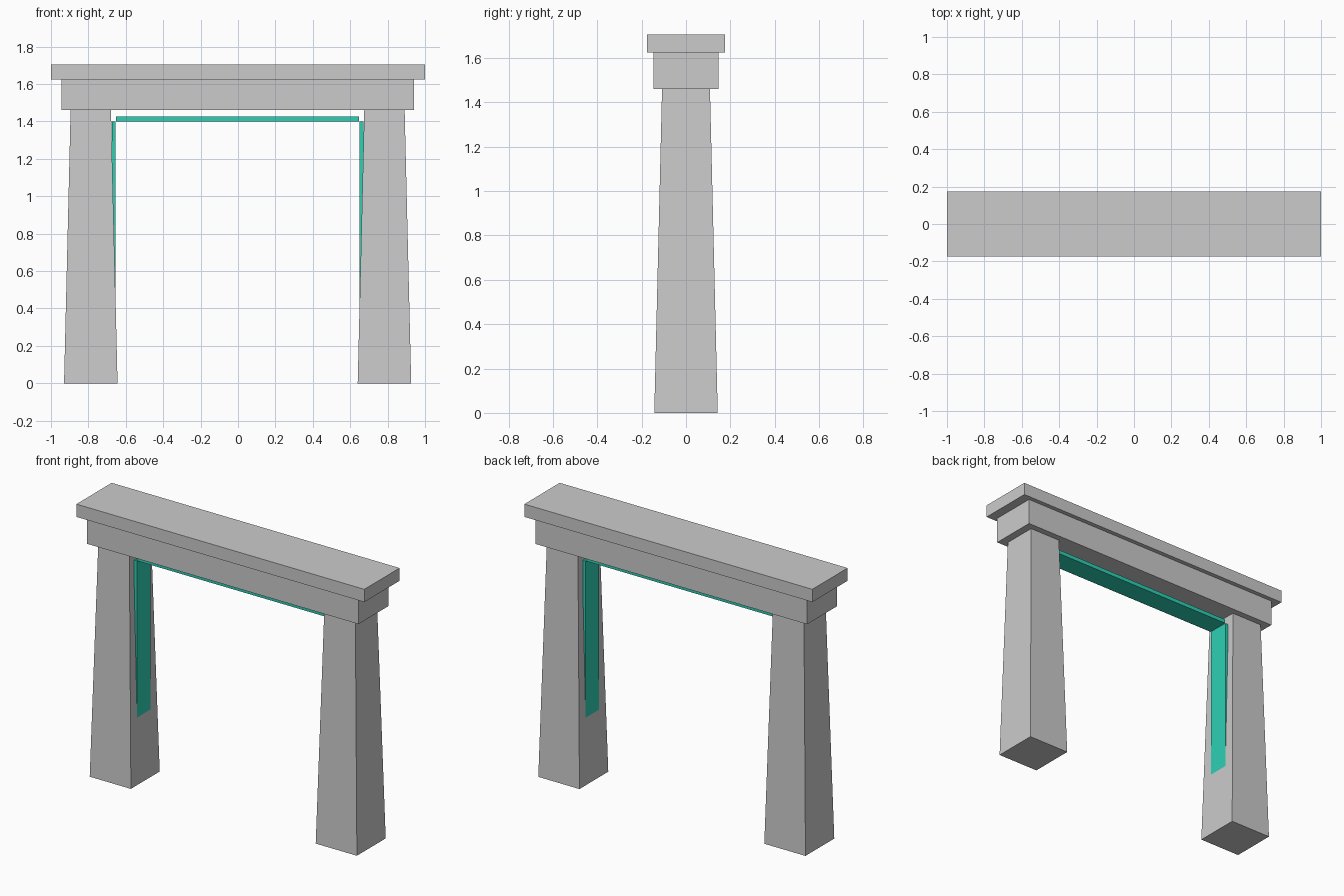
import bpy
import bmesh

cube = bpy.data.objects.get("Cube")
if cube:
    bpy.data.objects.remove(cube, do_unlink=True)


def make_material(name, rgb):
    mat = bpy.data.materials.new(name)
    mat.use_nodes = True
    color = (*rgb, 1.0)
    mat.diffuse_color = color
    mat.node_tree.nodes["Principled BSDF"].inputs["Base Color"].default_value = color
    return mat


stone = make_material("pale stone grey", (0.60, 0.60, 0.60))
teal = make_material("bright teal", (0.026, 0.63, 0.46))


def block(name, mat, center, width, depth, z0, z1, top_scale=1.0):
    """Box standing from z0 to z1, with its upper face scaled to taper it."""
    bm = bmesh.new()
    bmesh.ops.create_cube(bm, size=1.0)
    for v in bm.verts:
        top = v.co.z > 0
        s = top_scale if top else 1.0
        v.co = (v.co.x * width * s, v.co.y * depth * s, z1 if top else z0)
    mesh = bpy.data.meshes.new(name)
    bm.to_mesh(mesh)
    bm.free()
    mesh.materials.append(mat)
    obj = bpy.data.objects.new(name, mesh)
    obj.location.x = center
    bpy.context.collection.objects.link(obj)
    return obj


SHIFT = -0.002  # everything under the cap sits slightly off centre

# Tapered pillars and the light strips sunk into their inner faces
for side, sign in (("left", 1), ("right", -1)):
    block(f"{side}_pillar", stone, SHIFT + sign * 0.785, 0.286, 0.286, 0, 1.46, 0.755)
    block(f"{side}_light_strip", teal, SHIFT + sign * 0.662, 0.02, 0.135, 0.40, 1.40)

# Strip hung below the beam
block("top_light_strip", teal, SHIFT - 0.001, 1.30, 0.135, 1.40, 1.425)

# Beam and overhanging cap
block("beam", stone, SHIFT, 1.885, 0.295, 1.46, 1.625)
block("cap", stone, 0, 2.0, 0.35, 1.625, 1.705)
